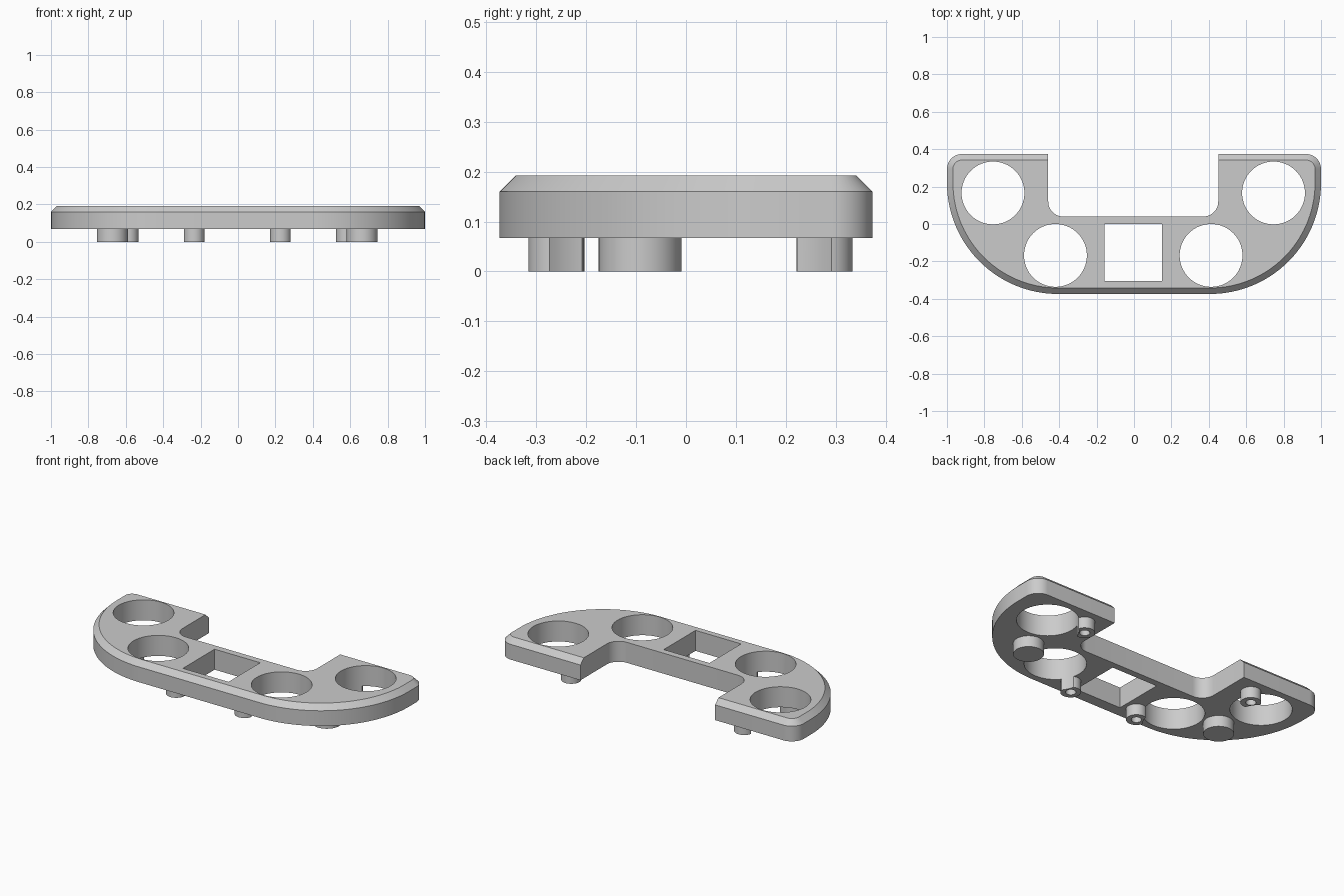
import bpy, bmesh
from math import cos, sin, radians
from mathutils import Matrix

if "Cube" in bpy.data.objects:
    bpy.data.objects.remove(bpy.data.objects["Cube"], do_unlink=True)

grey = bpy.data.materials.new("light grey")
grey.use_nodes = True
grey.diffuse_color = (0.6, 0.6, 0.6, 1)
grey.node_tree.nodes["Principled BSDF"].inputs["Base Color"].default_value = (0.6, 0.6, 0.6, 1)

CX = -0.004                                # centre line of the openings and pegs
BOTTOM, EDGE, TOP = 0.067, 0.16, 0.192     # plate heights
CHAMFER = 0.032


def make(name, bm):
    bmesh.ops.recalc_face_normals(bm, faces=bm.faces)
    mesh = bpy.data.meshes.new(name)
    bm.to_mesh(mesh)
    bm.free()
    mesh.materials.append(grey)
    obj = bpy.data.objects.new(name, mesh)
    bpy.context.collection.objects.link(obj)
    return obj


def cylinder(bm, x, y, r, z0, z1):
    bmesh.ops.create_cone(bm, cap_ends=True, segments=64, radius1=r, radius2=r,
                          depth=z1 - z0, matrix=Matrix.Translation((x, y, (z0 + z1) / 2)))


def arc(cx, cy, r, a0, a1, n):
    angles = [radians(a0 + (a1 - a0) * i / n) for i in range(n + 1)]
    return [(cx + r * cos(a), cy + r * sin(a)) for a in angles]


def outline(inset):
    # Right half: big front curve, back corner, then the back notch
    rim = arc(0.406, 0.22, 0.594 - inset, -90, 0, 40)
    rim += arc(0.92, 0.294, 0.08 - inset, 0, 90, 12)
    notch = [(0.4545, 0.374 - inset)] + arc(0.3745, 0.12, 0.08, 0, -90, 12)
    right = rim + [(x + CX, y) for x, y in notch]
    left = rim + [(x - CX, y) for x, y in notch]
    return right + [(-x, y) for x, y in reversed(left)]


# Chamfered plate, lofted through three outlines
bm = bmesh.new()
loops = [[bm.verts.new((x, y, z)) for x, y in outline(inset)]
         for z, inset in ((BOTTOM, 0), (EDGE, 0), (TOP, CHAMFER))]
count = len(loops[0])
for low, high in zip(loops, loops[1:]):
    for i in range(count):
        j = (i + 1) % count
        bm.faces.new((low[i], low[j], high[j], high[i]))
bm.faces.new(loops[0][::-1])
bm.faces.new(loops[-1])
plate = make("plate", bm)

# Cutter for four round openings and the square one
bm = bmesh.new()
for side in (-1, 1):
    cylinder(bm, CX + side * 0.75, 0.166, 0.168, -0.1, 0.3)
    cylinder(bm, CX + side * 0.416, -0.168, 0.168, -0.1, 0.3)
bmesh.ops.create_cube(bm, size=1, matrix=Matrix.Translation((CX, -0.153, 0.1))
                      @ Matrix.Diagonal((0.308, 0.306, 0.4, 1)))
openings = make("openings_cutter", bm)
openings.hide_render = True

# Solid pegs and hollow pegs under the plate
bm = bmesh.new()
for side in (-1, 1):
    cylinder(bm, CX + side * 0.668, -0.092, 0.083, 0, BOTTOM + 0.005)
pegs = make("solid_pegs", bm)

bm = bmesh.new()
bores = bmesh.new()
for side in (-1, 1):
    for x, y in ((0.584, 0.278), (0.231, -0.26)):
        cylinder(bm, CX + side * x, y, 0.056, 0, BOTTOM + 0.005)
        cylinder(bores, CX + side * x, y, 0.028, -0.1, 0.2)
sockets = make("hollow_pegs", bm)
bore_cutter = make("bore_cutter", bores)
bore_cutter.hide_render = True


def cut(obj, cutter):
    mod = obj.modifiers.new("cut", 'BOOLEAN')
    mod.operation = 'DIFFERENCE'
    mod.solver = 'EXACT'
    mod.object = cutter
    bpy.context.view_layer.objects.active = obj
    bpy.ops.object.modifier_apply(modifier=mod.name)


cut(plate, openings)
cut(sockets, bore_cutter)
cut(sockets, openings)
for cutter in (openings, bore_cutter):
    bpy.data.objects.remove(cutter, do_unlink=True)

# Smooth curves with crisp edges
for obj in (plate, pegs, sockets):
    bpy.ops.object.select_all(action='DESELECT')
    obj.select_set(True)
    bpy.context.view_layer.objects.active = obj
    bpy.ops.object.shade_smooth_by_angle(angle=radians(30))
